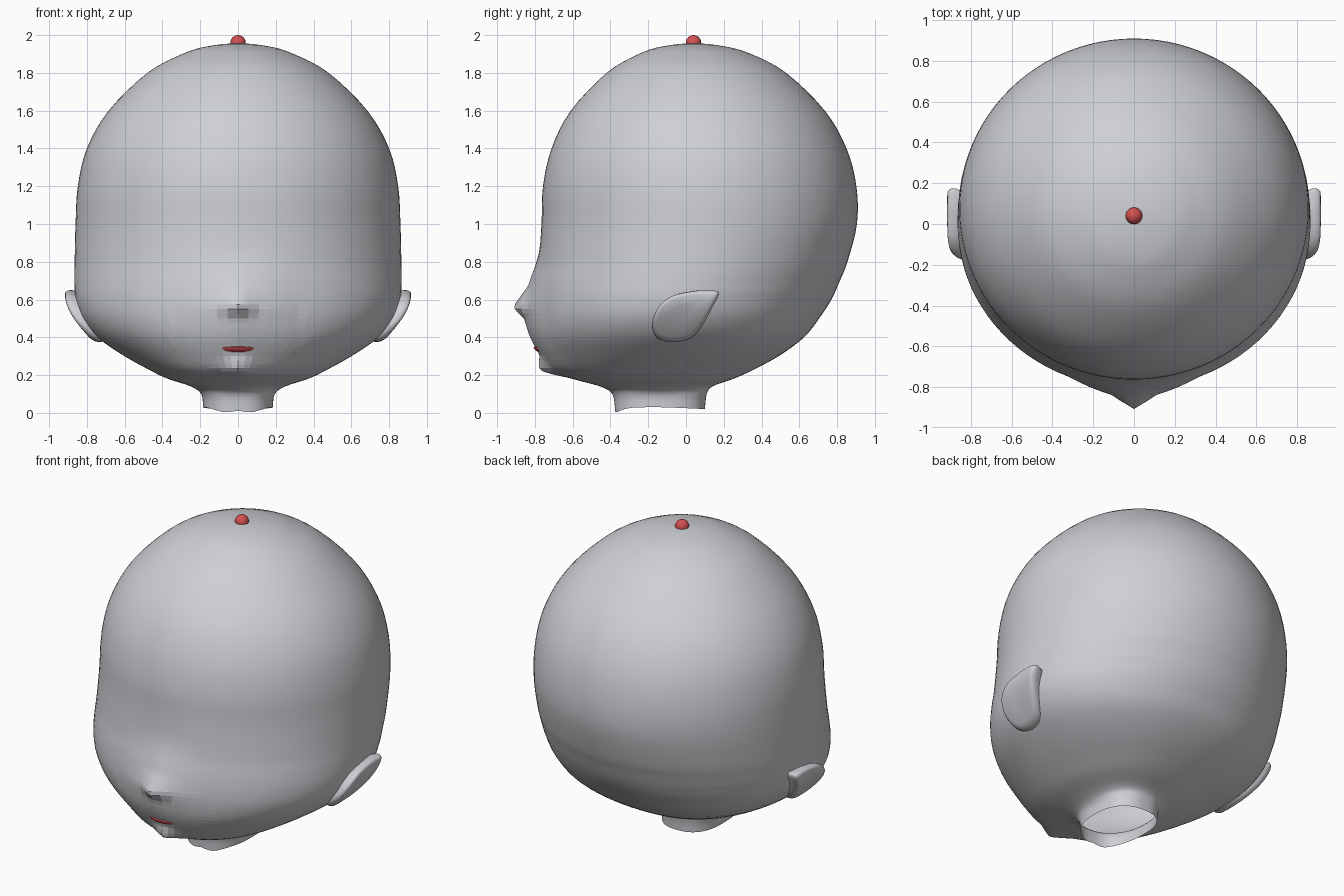
import bpy, bmesh, math
from mathutils import Vector

if "Cube" in bpy.data.objects:
    bpy.data.objects.remove(bpy.data.objects["Cube"])


def material(name, rgb):
    m = bpy.data.materials.new(name)
    m.diffuse_color = (*rgb, 1)
    m.use_nodes = True
    m.node_tree.nodes["Principled BSDF"].inputs["Base Color"].default_value = m.diffuse_color
    return m


GREY = material("light grey", (0.62, 0.63, 0.66))
RED = material("red", (0.65, 0.08, 0.08))


def make_object(name, bm, mat):
    me = bpy.data.meshes.new(name)
    bmesh.ops.recalc_face_normals(bm, faces=bm.faces)
    for f in bm.faces:
        f.smooth = True
    bm.to_mesh(me)
    bm.free()
    me.materials.append(mat)
    ob = bpy.data.objects.new(name, me)
    bpy.context.collection.objects.link(ob)
    return ob


def catmull(p0, p1, p2, p3, t):
    return 0.5 * (2 * p1 + (p2 - p0) * t + (2 * p0 - 5 * p1 + 4 * p2 - p3) * t * t
                  + (3 * p1 - p0 - 3 * p2 + p3) * t ** 3)


def ramp(v, low, peak, high):
    """Tent function: 0 at low and high, 1 at peak."""
    return max(0.0, min((v - low) / (peak - low), (high - v) / (high - peak)))


def clamp(v):
    return max(0.0, min(1.0, v))


def spow(v, p):
    return math.copysign(abs(v) ** p, v)


# Head profile, top to neck: height, front y, back y, half width
ROWS = [Vector(r) for r in (
    (1.957, 0.04, 0.04, 0), (1.94, -0.125, 0.205, 0.165), (1.90, -0.25, 0.345, 0.295),
    (1.80, -0.42, 0.53, 0.48), (1.60, -0.61, 0.735, 0.685), (1.40, -0.712, 0.85, 0.80),
    (1.20, -0.757, 0.902, 0.848), (1.00, -0.765, 0.905, 0.86), (0.80, -0.78, 0.855, 0.865),
    (0.70, -0.795, 0.815, 0.866), (0.60, -0.805, 0.77, 0.86), (0.50, -0.805, 0.705, 0.827),
    (0.40, -0.79, 0.625, 0.745), (0.30, -0.75, 0.49, 0.60), (0.22, -0.70, 0.34, 0.455),
    (0.18, -0.60, 0.25, 0.37), (0.14, -0.455, 0.14, 0.25), (0.10, -0.39, 0.11, 0.195),
    (0.03, -0.375, 0.10, 0.185))]
SEGS, STEPS = 96, 4

# Head: stacked rings, open at the neck
rows = []
ext = [Vector((1.94, 0.205, -0.125, -0.165))] + ROWS + [ROWS[-1]]
for i in range(1, len(ROWS)):
    rows += [catmull(*ext[i - 1:i + 3], s / STEPS) for s in range(STEPS)]
rows.append(ROWS[-1])

bm = bmesh.new()
rings = []
for z, front, back, w in rows[1:]:
    cy, d = (front + back) / 2, (back - front) / 2
    neck = clamp((0.14 - z) / 0.04)
    low = clamp((0.6 - z) / 0.25)
    ring = []
    for k in range(SEGS):
        a = 2 * math.pi * k / SEGS
        s, c = math.sin(a), math.cos(a)
        # fuller lower back, squarer neck
        p = 1 - (0.2 * neck if c > 0 else max(0.12 * low, 0.2 * neck))
        x, y = w * spow(s, p), cy - d * spow(c, p)
        if c > 0:
            # broad muzzle, nose tip and chin point along the midline
            y -= 0.06 * ramp(z, 0.18, 0.56, 0.86) * max(0, 1 - abs(x) / 0.32)
            y -= 0.05 * ramp(z, 0.495, 0.56, 0.67) * max(0, 1 - abs(x) / 0.11)
            y -= 0.06 * ramp(z, 0.185, 0.225, 0.31) * max(0, 1 - abs(x) / 0.11)
        # wavy lower edge of the neck
        edge = clamp((0.10 - z) / 0.07)
        lip = max(0, c) ** 4 * (0.033 - 0.015 * max(0, 1 - abs(x) / 0.08)) + 0.01 * max(0, -c)
        ring.append(bm.verts.new((x, y, z - lip * edge)))
    rings.append(ring)
pole = bm.verts.new((0, 0.04, 1.957))
for k in range(SEGS):
    n = (k + 1) % SEGS
    bm.faces.new((pole, rings[0][k], rings[0][n]))
    for r0, r1 in zip(rings, rings[1:]):
        bm.faces.new((r0[k], r1[k], r1[n], r0[n]))
head = make_object("head", bm, GREY)

# Faceted muzzle area around the nose and mouth
for f in head.data.polygons:
    c = f.center
    if c.y < -0.5 and 0.2 < c.z < 0.57 and (c.x / 0.37) ** 2 + ((c.z - 0.47) / 0.25) ** 2 < 1:
        f.use_smooth = False


def ball(name, loc, scale, mat, top=1.0, lean=0.0):
    """Ellipsoid; top squashes the upper half, lean shears it forward with height."""
    bm = bmesh.new()
    bmesh.ops.create_uvsphere(bm, u_segments=24, v_segments=16, radius=1)
    for v in bm.verts:
        x, y, z = (v.co[i] * scale[i] for i in range(3))
        z *= top if z > 0 else 1
        v.co = Vector(loc) + Vector((x, y - lean * z, z))
    return make_object(name, bm, mat)


# Mouth and crown bead
ball("mouth", (0, -0.757, 0.344), (0.1, 0.05, 0.03), RED, top=0.35, lean=0.4)
ball("crown_bead", (0, 0.04, 1.959), (0.041, 0.041, 0.041), RED)

# Ears: teardrop outline (y, z), rounded on the outer side and leaning outward
EAR = [(0.175, 0.635), (0.13, 0.648), (0.05, 0.646), (-0.07, 0.62), (-0.145, 0.56),
       (-0.178, 0.47), (-0.15, 0.395), (-0.06, 0.375), (0.03, 0.40), (0.09, 0.47), (0.14, 0.56)]
outline = []
for i in range(len(EAR)):
    pts = [Vector(EAR[(i + j) % len(EAR)]) for j in (-1, 0, 1, 2)]
    outline += [catmull(*pts, s / 4) for s in range(4)]
mid = Vector((-0.03, 0.52))


def ear_x(z):
    t = clamp((z - 0.375) / 0.26)
    return 0.765 + 0.152 * math.sin(t * math.pi / 2)


for side, label in ((1, "right"), (-1, "left")):
    bm = bmesh.new()
    loops = []
    for scale, depth in ((0.93, 0.10), (0.96, 0.06), (1, 0.04), (1, 0.026), (0.975, 0.012),
                         (0.92, 0.003), (0.83, 0.0), (0.4, 0.004)):
        loop = []
        for p in outline:
            q = mid + (p - mid) * scale
            loop.append(bm.verts.new((side * (ear_x(q.y) - depth), q.x, q.y)))
        loops.append(loop)
    n = len(outline)
    for l0, l1 in zip(loops, loops[1:]):
        for k in range(n):
            bm.faces.new((l0[k], l0[(k + 1) % n], l1[(k + 1) % n], l1[k]))
    bm.faces.new(loops[0])
    bm.faces.new(loops[-1])
    make_object(label + "_ear", bm, GREY)
